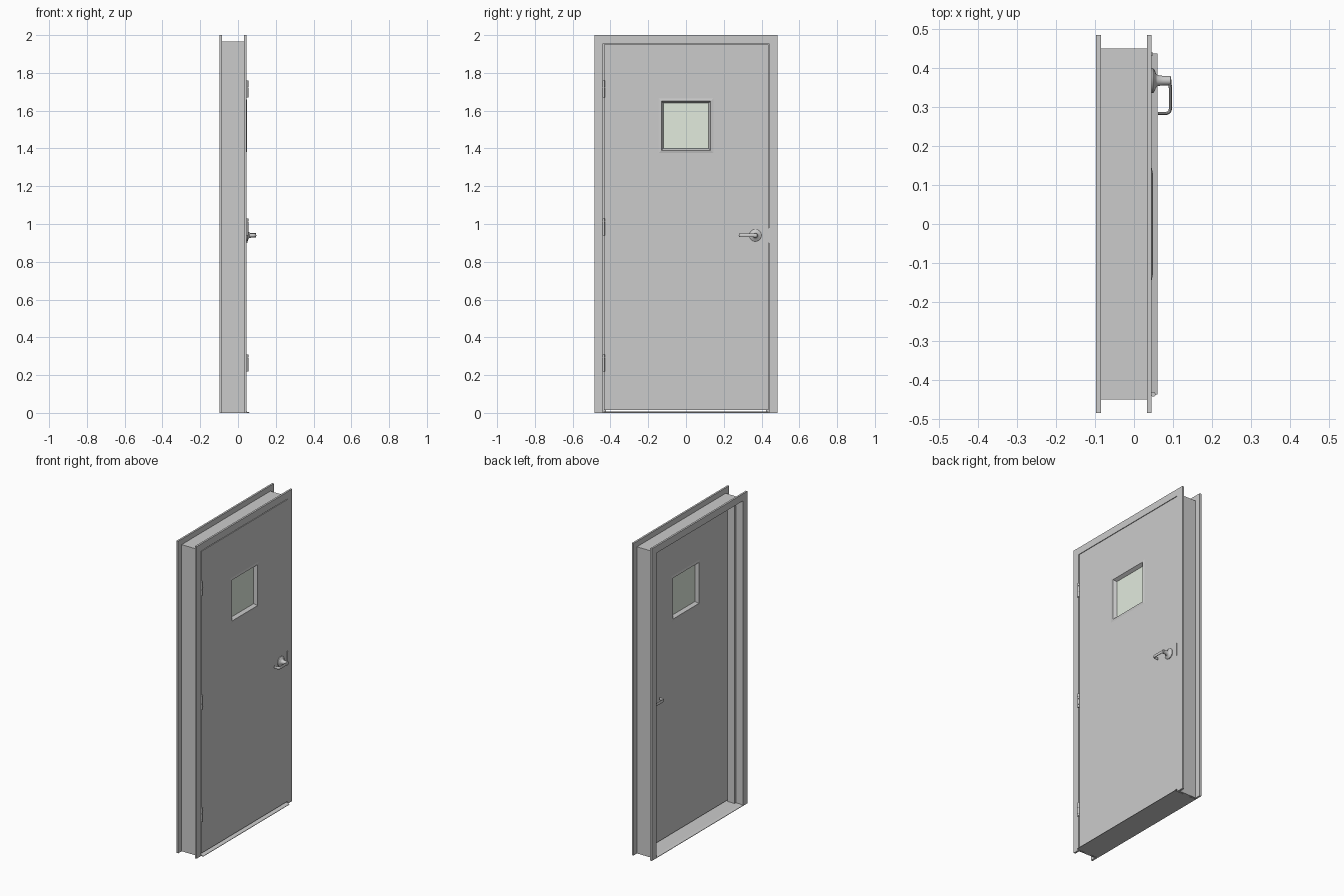
import bpy, bmesh, math
from mathutils import Matrix, Vector

if "Cube" in bpy.data.objects:
    bpy.data.objects.remove(bpy.data.objects["Cube"])


def finish(name, bm, mat=None, smooth=False):
    bmesh.ops.recalc_face_normals(bm, faces=bm.faces)
    me = bpy.data.meshes.new(name)
    bm.to_mesh(me)
    bm.free()
    ob = bpy.data.objects.new(name, me)
    bpy.context.collection.objects.link(ob)
    if mat:
        me.materials.append(mat)
    if smooth:
        smooth_edges(ob)
    return ob


def smooth_edges(ob):
    bpy.ops.object.select_all(action='DESELECT')
    ob.select_set(True)
    bpy.context.view_layer.objects.active = ob
    bpy.ops.object.shade_smooth_by_angle(angle=math.radians(35))


def add_box(bm, x0, x1, y0, y1, z0, z1):
    m = Matrix.Translation(((x0 + x1) / 2, (y0 + y1) / 2, (z0 + z1) / 2))
    bmesh.ops.create_cube(bm, size=1, matrix=m @ Matrix.Diagonal((x1 - x0, y1 - y0, z1 - z0, 1)))


def box(name, *dims, mat=None):
    bm = bmesh.new()
    add_box(bm, *dims)
    return finish(name, bm, mat)


def mitred(name, profile, path, closed):
    """Sweep an (x, outward offset) profile along (y, z, dy, dz) corners."""
    bm = bmesh.new()
    rings = [[bm.verts.new((x, y + dy * d, z + dz * d)) for x, d in profile]
             for y, z, dy, dz in path]
    pairs = list(zip(rings, rings[1:])) + ([(rings[-1], rings[0])] if closed else [])
    n = len(profile)
    for a, b in pairs:
        for i in range(n):
            j = (i + 1) % n
            bm.faces.new((a[i], a[j], b[j], b[i]))
    if not closed:
        bm.faces.new(rings[0])
        bm.faces.new(rings[-1])
    return finish(name, bm)


def lathe(name, profile, y, z):
    """Revolve (x, radius) points about an axis parallel to x."""
    bm = bmesh.new()
    vs = [bm.verts.new((x, y, z + r)) for x, r in profile]
    es = [bm.edges.new(p) for p in zip(vs, vs[1:])]
    bmesh.ops.spin(bm, geom=vs + es, cent=(0, y, z), axis=(1, 0, 0),
                   angle=math.tau, steps=32)
    bmesh.ops.remove_doubles(bm, verts=bm.verts, dist=1e-5)
    return finish(name, bm, smooth=True)


BACK, FACE = -0.097, 0.045      # frame depth
DOOR_BACK = 0.004
W, T = 0.439, 1.955             # clear opening half width and height

# Door frame: flanges, throat and projecting stop
frame_profile = [(BACK, 0), (BACK, .045), (-.085, .045), (-.085, .01), (.033, .01),
                 (.033, .045), (FACE, .045), (FACE, 0), (.002, 0), (.002, -.015),
                 (-.048, -.015), (-.048, 0)]
mitred("door_frame", frame_profile,
       [(-W, 0, -1, 0), (-W, T, -1, 1), (W, T, 1, 1), (W, 0, 1, 0)], False)

# Door leaf with window opening
HW, WZ = 0.12, 1.52
bm = bmesh.new()
signs = [(-1, -1), (1, -1), (1, 1), (-1, 1)]
outer = [(-.433, .016), (.437, .016), (.437, 1.951), (-.433, 1.951)]
inner = [(s * .13, WZ + t * .13) for s, t in signs]
loops = [[bm.verts.new((x, *p)) for p in pts]
         for x, pts in ((DOOR_BACK, outer), (FACE, outer), (FACE, inner), (DOOR_BACK, inner))]
for k in range(4):
    a, b = loops[k], loops[(k + 1) % 4]
    for i in range(4):
        j = (i + 1) % 4
        bm.faces.new((a[i], a[j], b[j], b[i]))
finish("door_leaf", bm)

# Window trim and glass
trim = [(DOOR_BACK, .025), (DOOR_BACK - .003, .011), (.021, 0), (.028, 0),
        (FACE + .003, .011), (FACE, .025)]
mitred("window_trim", trim, [(s * HW, WZ + t * HW, s, t) for s, t in signs], True)
glass = bpy.data.materials.new("glass")
glass.diffuse_color = (0.76, 0.83, 0.73, 1)
glass.use_nodes = True
glass.node_tree.nodes["Principled BSDF"].inputs["Base Color"].default_value = glass.diffuse_color
box("window_glass", .0215, .0275, -.121, .121, WZ - .121, WZ + .121, mat=glass)

# Threshold with sloped edges
bm = bmesh.new()
sill = [(BACK, 0), (BACK, .003), (-.08, .008), (.04, .008), (.06, .003), (.06, 0)]
f = bm.faces.new([bm.verts.new((x, -.437, z)) for x, z in sill])
ext = bmesh.ops.extrude_face_region(bm, geom=[f], use_keep_orig=True)
bmesh.ops.translate(bm, vec=(0, .874, 0),
                    verts=[v for v in ext["geom"] if isinstance(v, bmesh.types.BMVert)])
finish("threshold", bm)

# Hinges: five knuckles and a thin leaf in the gap
for n, zc in enumerate((.265, .985, 1.715)):
    bm = bmesh.new()
    for k in range(5):
        bmesh.ops.create_cone(bm, cap_ends=True, segments=20, radius1=.006, radius2=.006,
                              depth=.0172,
                              matrix=Matrix.Translation((.049, -.436, zc + (k - 2) * .018)))
    add_box(bm, .006, .049, -.4385, -.4335, zc - .044, zc + .044)
    finish(f"hinge_{n + 1}", bm, smooth=True)

# Strike plate lip
box("strike_plate", .01, .049, .431, .4385, .9, .98)

# Lever handles on both faces
HY, HZ = .367, .94
for side, face, s in (("front", FACE, 1), ("back", DOOR_BACK, -1)):
    rose = [(0, 0), (0, .032), (.004, .032), (.008, .027), (.011, .018), (.016, .014),
            (.03, .012), (.048, .012), (.05, .010), (.05, 0)]
    lathe(f"{side}_handle_rose", [(face + s * x, r) for x, r in rose], HY, HZ)
    # flattened lever with rounded return end
    pts = [(.047, HY + .003), (.048, HY - .02)]
    for i in range(7):
        a = math.pi / 2 * i / 6
        pts.append((.036 + .012 * math.cos(a), .295 - .012 * math.sin(a)))
    pts.append((.016, .283))
    cu = bpy.data.curves.new(f"{side}_handle_lever", 'CURVE')
    cu.dimensions = '3D'
    cu.bevel_depth = .004
    cu.bevel_resolution = 3
    cu.use_fill_caps = True
    sp = cu.splines.new('POLY')
    sp.points.add(len(pts) - 1)
    for p, (x, y) in zip(sp.points, pts):
        p.co = (face + s * x, y, 0, 1)
    ob = bpy.data.objects.new(cu.name, cu)
    bpy.context.collection.objects.link(ob)
    ob.location.z = HZ
    ob.scale.z = 2.3
    bpy.ops.object.select_all(action='DESELECT')
    ob.select_set(True)
    bpy.context.view_layer.objects.active = ob
    bpy.ops.object.convert(target='MESH')
    smooth_edges(bpy.context.view_layer.objects.active)
